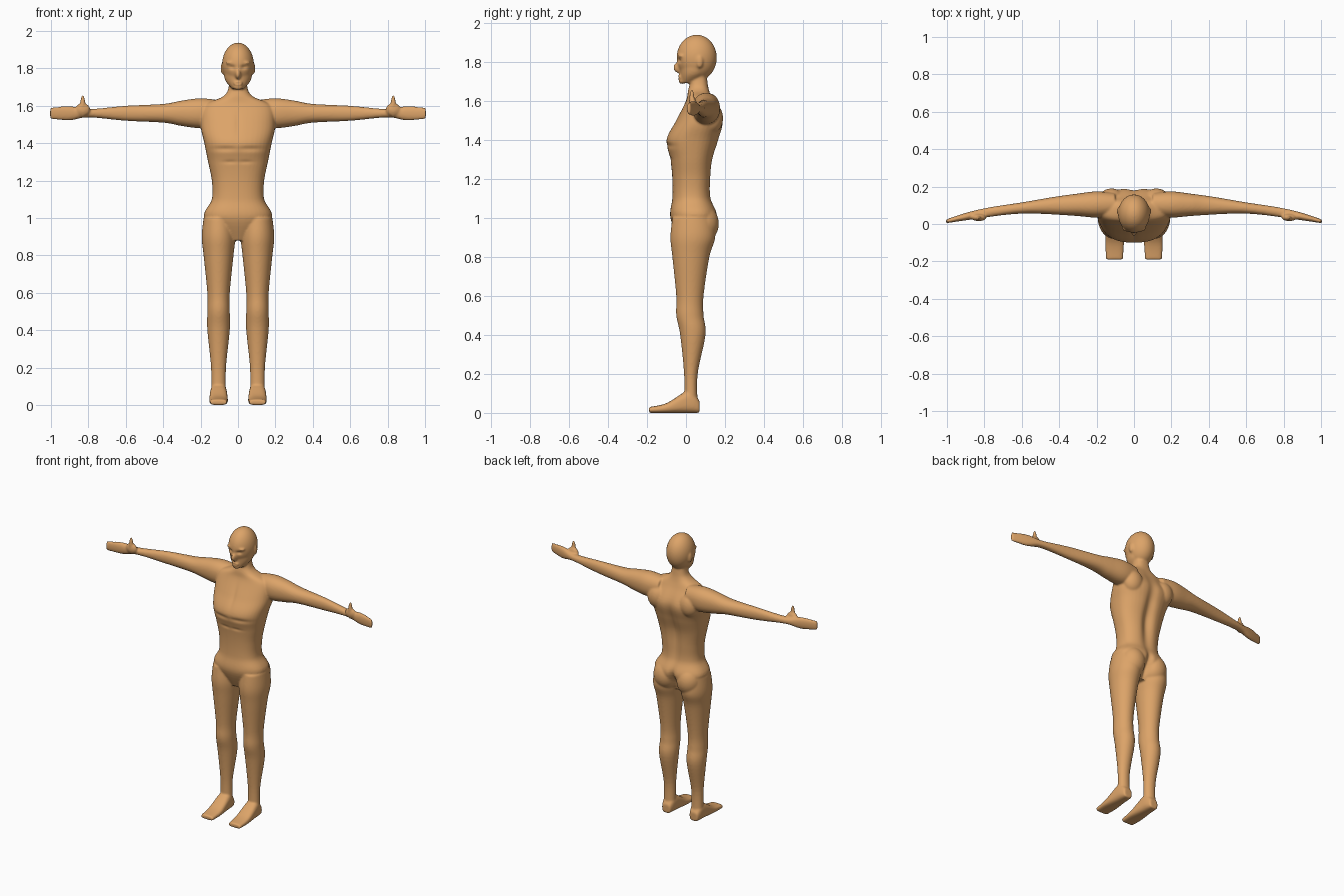
import bpy
import bmesh
import math
from mathutils import Matrix, Vector

default = bpy.data.objects.get("Cube")
if default:
    bpy.data.objects.remove(default)

skin = bpy.data.materials.new("tan skin")
skin.use_nodes = True
tone = (0.72, 0.37, 0.14, 1)
skin.diffuse_color = tone
skin.node_tree.nodes["Principled BSDF"].inputs["Base Color"].default_value = tone

bm = bmesh.new()
SIDES = 40
STEPS = 6


def spline(before, start, end, after, amount):
    """Pass a smooth curve through neighbouring profile values."""
    leave = (end - before) / 2
    arrive = (after - start) / 2
    bend = 3 * (end - start) - 2 * leave - arrive
    twist = 2 * (start - end) + leave + arrive
    return start + amount * (leave + amount * (bend + amount * twist))


def smooth_rows(rows):
    """Fill in extra sections between the given ones."""
    padded = [rows[0], *rows, rows[-1]]
    filled = []
    for group in zip(padded, padded[1:], padded[2:], padded[3:]):
        for step in range(STEPS):
            filled.append([spline(*values, step / STEPS) for values in zip(*group)])
    return filled + [rows[-1]]


def loft(rows, place, power=2.0):
    """Skin superellipse sections of (position, half width, low, high)."""
    previous = None
    for position, half, low, high in smooth_rows(rows):
        ring = []
        for i in range(SIDES):
            angle = math.tau * i / SIDES
            across, along = [
                math.copysign(abs(wave) ** (2 / power), wave)
                for wave in (math.cos(angle), math.sin(angle))
            ]
            depth = (low + high) / 2 + along * (high - low) / 2
            ring.append(bm.verts.new(place(position, across * half, depth)))
        if previous is None:
            bm.faces.new(ring)
        else:
            for i in range(SIDES):
                bm.faces.new((previous[i - 1], previous[i], ring[i], ring[i - 1]))
        previous = ring
    bm.faces.new(previous)


def ball(centre, radii):
    matrix = Matrix.Translation(centre) @ Matrix.Diagonal((*radii, 1))
    bmesh.ops.create_icosphere(bm, subdivisions=4, radius=1, matrix=matrix)


def upright(z, across, depth):
    return Vector((across, depth, z))


# Torso and neck: height, half width, front, back
loft([
    (.88, .05, -.03, .09),
    (1, .18, -.08, .16),
    (1.1, .14, -.07, .13),
    (1.2, .14, -.07, .13),
    (1.3, .16, -.08, .14),
    (1.4, .18, -.1, .17),
    (1.5, .2, -.05, .19),
    (1.6, .18, 0, .14),
    (1.65, .08, .01, .12),
    (1.7, .05, .02, .11),
    (1.8, .05, .02, .1),
], upright, 2.4)

# Skull, jaw, nose, lips and chin
ball((0, .055, 1.82), (.085, .103, .118))
loft([(1.69, .03, -.03, .05), (1.74, .07, -.03, .11), (1.82, .08, -.04, .15)], upright)
ball((0, -.03, 1.77), (.016, .036, .03))
ball((0, -.03, 1.72), (.025, .013, .013))
ball((0, -.02, 1.7), (.026, .017, .015))

for side in (-1, 1):

    def reach(x, rise, depth):
        # The arm sweeps forward towards the hand
        return Vector((side * x, .105 - .09 * x ** 3 + depth, 1.56 + rise))

    def stand(z, across, depth):
        return Vector((side * .104 + across, depth, z))

    def step_out(y, across, height):
        return Vector((side * .104 + across, y, height))

    # Brow, ear, buttock and shoulder blade
    ball((side * .033, -.022, 1.83), (.033, .02, .01))
    ball((side * .081, .07, 1.8), (.012, .018, .033))
    ball((side * .085, .08, .97), (.085, .088, .1))
    ball((side * .12, .13, 1.51), (.07, .06, .08))

    # Arm and flat hand: distance, half height, half depth
    arm = [
        (.1, .07, .06), (.2, .08, .07), (.3, .068, .06), (.4, .05, .05),
        (.6, .04, .03), (.8, .022, .025), (.9, .038, .02), (1.005, .03, .01),
    ]
    loft([(x, tall, -deep, deep) for x, tall, deep in arm], reach, 2.2)

    # Thumb and its base
    ball((side * .83, .03, 1.6), (.014, .014, .06))
    ball((side * .83, .035, 1.58), (.04, .02, .035))

    # Leg: height, half width, front, back
    loft([
        (1, .08, -.07, .14),
        (.9, .09, -.08, .15),
        (.8, .08, -.07, .12),
        (.6, .06, -.05, .09),
        (.5, .06, -.05, .09),
        (.4, .06, -.03, .1),
        (.2, .04, -.01, .06),
        (.05, .04, -.01, .06),
    ], stand)

    # Foot: distance back, half width, height
    foot = [(.07, .03, .06), (.04, .04, .1), (0, .045, .11), (-.1, .05, .05), (-.19, .045, .03)]
    loft([(y, wide, 0, top) for y, wide, top in foot], step_out, 2.8)

bmesh.ops.recalc_face_normals(bm, faces=bm.faces)
mesh = bpy.data.meshes.new("body")
bm.to_mesh(mesh)
bm.free()
body = bpy.data.objects.new("body", mesh)
bpy.context.collection.objects.link(body)

# Fuse the parts into one smooth skin
fuse = body.modifiers.new("fuse", "REMESH")
fuse.mode = "VOXEL"
fuse.voxel_size = .0055
soften = body.modifiers.new("soften", "SMOOTH")
soften.factor = .5
soften.iterations = 9
graph = bpy.context.evaluated_depsgraph_get()
fused = bpy.data.meshes.new_from_object(body.evaluated_get(graph))
body.modifiers.clear()
body.data = fused

# Sculpted hollows: facing, sideways, height, width, tallness, depth
FRONT, BACK = -1, 1
spine = (BACK, 0, 1.3, .035, .2, .026)
cleft = (BACK, 0, .95, .02, .07, .035)
eye_socket = (FRONT, .032, 1.806, .017, .011, .011)
mouth = (FRONT, 0, 1.72, .02, .004, .005)
breastbone = (FRONT, 0, 1.5, .015, .07, .005)
chest_edge = (FRONT, .07, 1.37, .07, .014, .007)
belly_crease = (FRONT, .04, 1.3, .04, .01, .004)
hollows = [spine, cleft, eye_socket, mouth, breastbone, chest_edge, belly_crease]
normals = [vert.normal.copy() for vert in fused.vertices]
for vert, normal in zip(fused.vertices, normals):
    x, y, z = vert.co
    for facing, sideways, height, width, tallness, depth in hollows:
        falloff = ((abs(x) - sideways) / width) ** 2 + ((z - height) / tallness) ** 2
        exposure = max(0, normal.y * facing)
        vert.co.y -= facing * depth * exposure * math.exp(-falloff)

# Stand on the ground
ground = min(vert.co.z for vert in fused.vertices)
fused.transform(Matrix.Translation((0, 0, -ground)))
fused.materials.clear()
fused.materials.append(skin)
for face in fused.polygons:
    face.use_smooth = True
